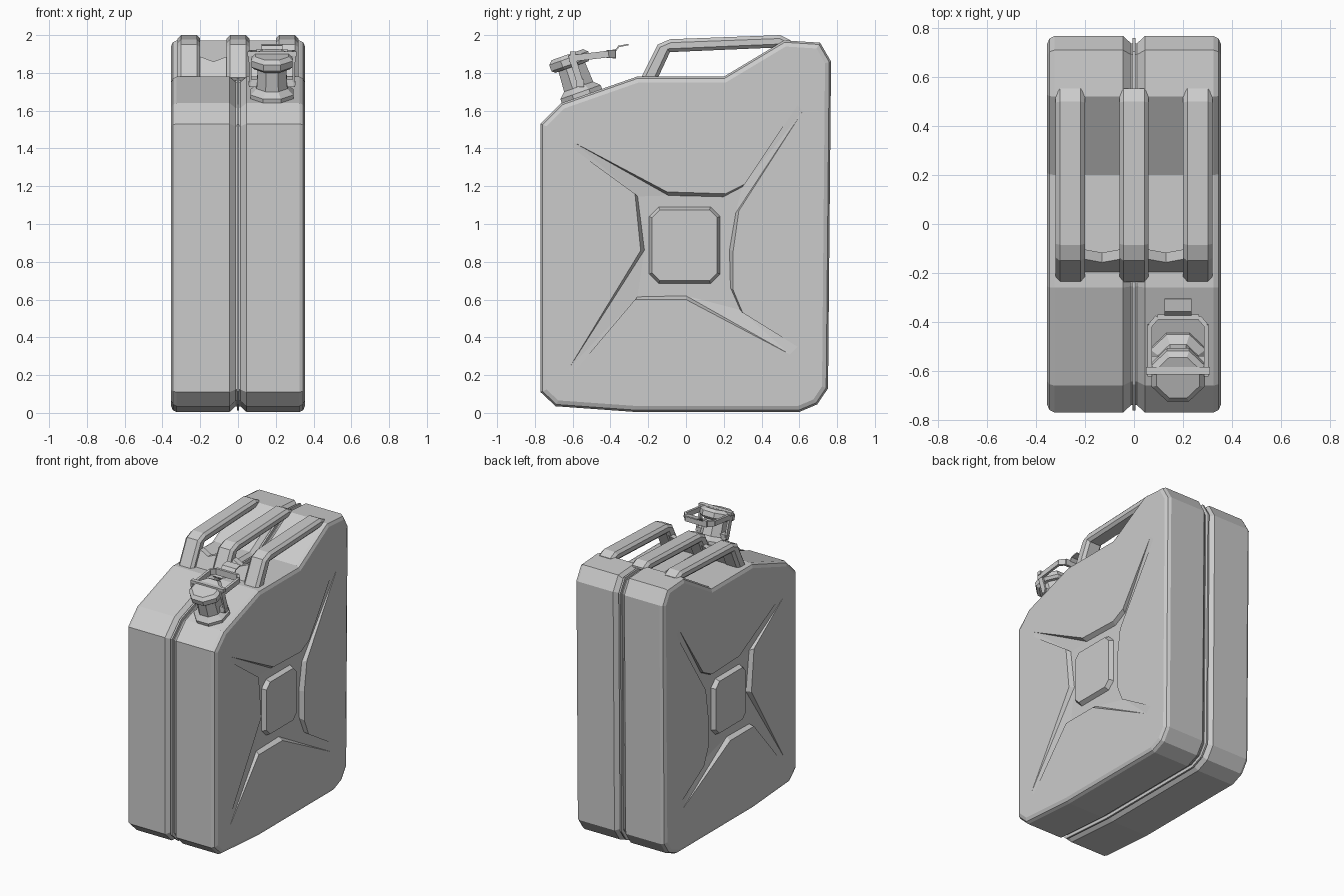
import bpy, bmesh, math
from mathutils import Vector, Matrix

cube = bpy.data.objects.get("Cube")
if cube:
    bpy.data.objects.remove(cube, do_unlink=True)

steel = bpy.data.materials.new("grey steel")
steel.use_nodes = True
GREY = (0.6, 0.6, 0.6, 1)
steel.diffuse_color = GREY
steel.node_tree.nodes["Principled BSDF"].inputs["Base Color"].default_value = GREY


def finish(bm, name):
    bmesh.ops.recalc_face_normals(bm, faces=bm.faces)
    me = bpy.data.meshes.new(name)
    bm.to_mesh(me)
    bm.free()
    me.materials.append(steel)
    ob = bpy.data.objects.new(name, me)
    bpy.context.scene.collection.objects.link(ob)
    return ob


def mirror(ob):
    ob.modifiers.new("mirror", "MIRROR").use_clip = True


def inset(pts, d):
    """Move every side of a counter-clockwise outline inward by d."""
    out = []
    for i, p in enumerate(pts):
        p, a, b = Vector(p), Vector(pts[i - 1]), Vector(pts[(i + 1) % len(pts)])
        u, v = (p - a).normalized(), (b - p).normalized()
        n1, n2 = Vector((-u.y, u.x)), Vector((-v.y, v.x))
        out.append(p + (n1 + n2) * d / (1 + n1.dot(n2)))
    return out


def ring(bm, pts, x):
    return [bm.verts.new((x, p[0], p[1])) for p in pts]


def bridge(bm, a, b):
    for i in range(len(a)):
        j = (i + 1) % len(a)
        face = list(dict.fromkeys((a[i], a[j], b[j], b[i])))
        if len(face) > 2:
            bm.faces.new(face)


def fill(bm, *loops):
    """Fill the area between an outer loop and the loops inside it."""
    edges = []
    for lp in loops:
        for i, v in enumerate(lp):
            w = lp[(i + 1) % len(lp)]
            edges.append(bm.edges.get((v, w)) or bm.edges.new((v, w)))
    bmesh.ops.triangle_fill(bm, use_beauty=True, edges=edges, normal=(1, 0, 0))


def prism(name, pts, x0, x1):
    """Side outline in (y, z) extruded across x."""
    bm = bmesh.new()
    a, b = ring(bm, pts, x0), ring(bm, pts, x1)
    bridge(bm, a, b)
    bm.faces.new(a)
    bm.faces.new(b)
    return finish(bm, name)


# Can body: one half lofted outward from the seam, then mirrored
OUTLINE = [(-.77, .11), (-.69, .035), (-.27, .005), (.6, .005), (.695, .045), (.752, .13),
           (.768, 1.86), (.71, 1.96), (.52, 1.972), (.2, 1.78), (-.26, 1.78),
           (-.66, 1.64), (-.77, 1.53)]
SIDE = 0.355
bm = bmesh.new()
rings = [ring(bm, inset(OUTLINE, d), x) for x, d in
         ((0, .03), (.012, .03), (.045, 0), (.325, 0), (.345, .01), (SIDE, .032))]
for a, b in zip(rings, rings[1:]):
    bridge(bm, a, b)

# Pressed cross: sunken in the middle, running out to nothing at the arm tips
TIPS_AND_VALLEYS = [
    [(.59, 1.63), (.31, 1.21), (.21, 1.16), (-.1, 1.17), (-.59, 1.43)],
    [(-.6, 1.4), (-.27, 1.16), (-.24, .86), (-.62, .235)],
    [(-.6, .21), (-.27, .6), (0, .6), (.55, .31)],
    [(.59, .35), (.3, .53), (.25, .65), (.25, .86), (.28, 1.07), (.62, 1.6)]]
DEPTH = 0.03
centre = Vector((0, .88))
edge_loop, floor_loop = [], []
for valley in TIPS_AND_VALLEYS:
    for k, p in enumerate(valley):
        v = bm.verts.new((SIDE, *p))
        edge_loop.append(v)
        if k in (0, len(valley) - 1):
            floor_loop.append(v)
        else:
            q = Vector(p) + (centre - Vector(p)).normalized() * .02
            floor_loop.append(bm.verts.new((SIDE - DEPTH, *q)))
fill(bm, rings[-1], edge_loop)
bridge(bm, edge_loop, floor_loop)

# Raised square with cut corners in the middle of the cross
c, y0, y1, z0, z1 = .05, -.195, .18, .685, 1.09
pad = [(y0 + c, z0), (y1 - c, z0), (y1, z0 + c), (y1, z1 - c),
       (y1 - c, z1), (y0 + c, z1), (y0, z1 - c), (y0, z0 + c)]
pad_base, pad_top = ring(bm, pad, SIDE - DEPTH), ring(bm, inset(pad, .015), SIDE)
fill(bm, floor_loop, pad_base)
bridge(bm, pad_base, pad_top)
bm.faces.new(pad_top)
mirror(finish(bm, "can_body"))

# Welded seam standing in the groove
prism("seam_flange", inset(OUTLINE, .008), -.006, .006)

# Three carrying handles
HANDLE = [(-.245, 1.76), (-.15, 1.95), (-.085, 1.978), (.5, 2.0), (.57, 1.965),
          (.5, 1.935), (-.085, 1.91), (-.155, 1.76)]
for name, x in (("right_handle", -.26), ("centre_handle", 0), ("left_handle", .26)):
    ob = prism(name, HANDLE, x - .06, x + .06)
    bev = ob.modifiers.new("bevel", "BEVEL")
    bev.width, bev.segments = .018, 1
    bev.limit_method, bev.angle_limit = "ANGLE", math.radians(70)

# Notched webs joining the front legs of the handles
bm = bmesh.new()
layers = []
for back in (0, .04):
    layers.append([bm.verts.new((x, -.2 + back + (z - 1.77) * .48, z)) for x, z in
                   ((.05, 1.77), (.21, 1.77), (.21, 1.89), (.13, 1.86), (.05, 1.89))])
bridge(bm, *layers)
for lay in layers:
    bm.faces.new(lay)
mirror(finish(bm, "handle_web"))


# Filler neck and cap, square to the sloping shoulder
def lathe(name, profile, sides):
    bm = bmesh.new()
    loops = []
    for r, z in profile:
        loops.append([bm.verts.new((r * math.cos(t), r * math.sin(t), z)) for t in
                      (2 * math.pi * (i + .5) / sides for i in range(sides))])
    for a, b in zip(loops, loops[1:]):
        bridge(bm, a, b)
    bm.faces.new(loops[0])
    bm.faces.new(loops[-1])
    ob = finish(bm, name)
    ob.matrix_world = Matrix.Translation((.18, -.55, 1.675)) @ Matrix.Rotation(.337, 4, "X")


lathe("filler_neck", [(.122, -.03), (.122, .025), (.088, .055), (.08, .18)], 8)
lathe("filler_cap", [(.1, .165), (.118, .18), (.118, .215), (.095, .235)], 8)


# Locking lever, built of flat bars
def bar(name, p, q, width, height):
    p, q = Vector(p), Vector(q)
    d = (q - p).normalized()
    side = d.cross((0, 0, 1)).normalized() * width / 2
    up = side.cross(d).normalized() * height / 2
    bm = bmesh.new()
    ends = [[bm.verts.new(e + side * s + up * t) for s, t in
             ((1, 1), (-1, 1), (-1, -1), (1, -1))] for e in (p, q)]
    bridge(bm, *ends)
    for e in ends:
        bm.faces.new(e)
    finish(bm, name)


for label, s in (("right", -1), ("left", 1)):
    x = .18 + s * .115
    bar(label + "_lever_arm", (x, -.62, 1.875), (x, -.41, 1.9), .018, .035)
    bar(label + "_lever_corner", (x, -.415, 1.9), (x - s * .03, -.38, 1.9), .018, .04)
    bar(label + "_hinge_link", (x, -.555, 1.73), (x, -.605, 1.89), .014, .035)
    bar(label + "_hinge_lug", (x - s * .05, -.56, 1.745), (x, -.56, 1.745), .04, .04)
bar("lever_cross_bar", (.095, -.38, 1.9), (.265, -.38, 1.9), .02, .045)
bar("thumb_tab_riser", (.18, -.385, 1.9), (.18, -.355, 1.942), .11, .008)
bar("thumb_tab", (.18, -.357, 1.94), (.18, -.305, 1.95), .11, .008)
bar("cap_pin", (.05, -.6, 1.9), (.31, -.6, 1.9), .03, .025)
bar("hinge_pin", (.055, -.56, 1.745), (.305, -.56, 1.745), .022, .022)
